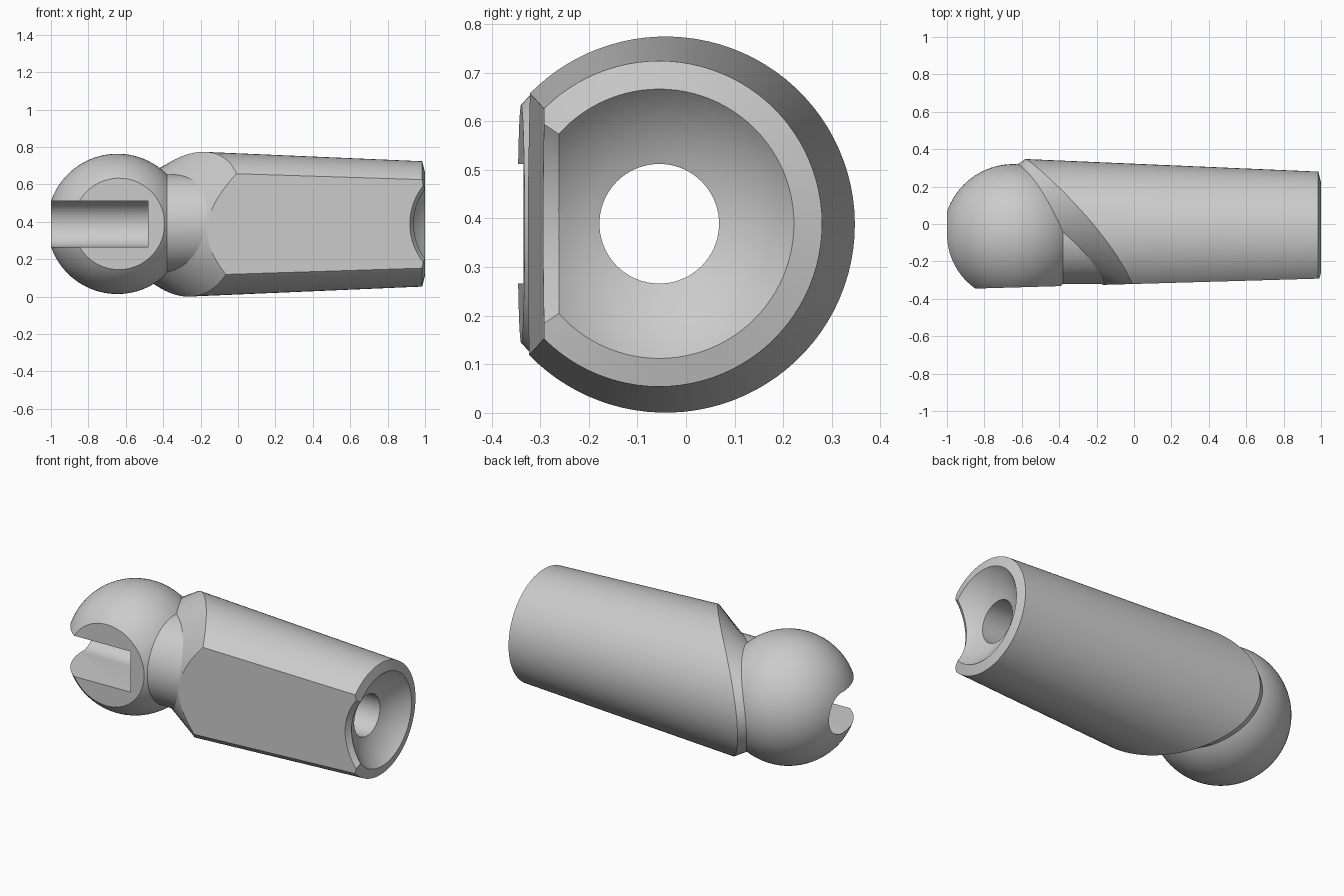
import bpy, bmesh, math
from mathutils import Matrix, Vector

if "Cube" in bpy.data.objects:
    bpy.data.objects.remove(bpy.data.objects["Cube"], do_unlink=True)

# Common axis of ball, body and bore
AY, AZ = -0.055, 0.389
BALL_R, BORE_R = 0.375, 0.123
SEG = 96

grey = bpy.data.materials.new("plain_grey")
grey.use_nodes = True
grey.diffuse_color = (0.6, 0.6, 0.6, 1)
grey.node_tree.nodes["Principled BSDF"].inputs["Base Color"].default_value = (0.6, 0.6, 0.6, 1)


def finish(name, bm):
    bmesh.ops.recalc_face_normals(bm, faces=bm.faces)
    me = bpy.data.meshes.new(name)
    bm.to_mesh(me)
    bm.free()
    me.materials.append(grey)
    ob = bpy.data.objects.new(name, me)
    bpy.context.collection.objects.link(ob)
    return ob


def ball(name, x):
    bm = bmesh.new()
    m = Matrix.Translation((x, AY, AZ)) @ Matrix.Rotation(math.pi / 2, 4, 'Y')
    bmesh.ops.create_uvsphere(bm, u_segments=SEG, v_segments=SEG // 2, radius=BALL_R, matrix=m)
    return finish(name, bm)


def cone(name, loc, axis, r1, r2, depth):
    bm = bmesh.new()
    m = Matrix.Translation(loc) @ Matrix.Rotation(math.pi / 2, 4, axis)
    bmesh.ops.create_cone(bm, cap_ends=True, segments=SEG, radius1=r1, radius2=r2, depth=depth, matrix=m)
    return finish(name, bm)


def box(name, loc, size, turn=0):
    bm = bmesh.new()
    m = Matrix.Translation(loc) @ Matrix.Rotation(turn, 4, 'Z') @ Matrix.Diagonal((*size, 1))
    bmesh.ops.create_cube(bm, size=1, matrix=m)
    return finish(name, bm)


def rim_x(t):
    """Oblique end of the tapered body, by angle around the axis."""
    c, s = math.cos(t), math.sin(t)
    return -0.215 - 0.30 * c - 0.066 * c * c + 0.04 * s


# Tapered body: end chamfer, sleeve, oblique bevel, neck
profile = [
    lambda t: (1.0, 0.275),
    lambda t: (0.985, 0.335),
    lambda t: (rim_x(t), 0.335 + 0.043 * (0.985 - rim_x(t))),
    lambda t: (rim_x(t) - 0.19, 0.265),
    lambda t: (-0.82, 0.265),
]
bm = bmesh.new()
rings = []
for point in profile:
    ring = []
    for i in range(SEG):
        t = 2 * math.pi * i / SEG
        x, r = point(t)
        ring.append(bm.verts.new((x, AY + r * math.cos(t), AZ + r * math.sin(t))))
    rings.append(ring)
for a, b in zip(rings, rings[1:]):
    for i in range(SEG):
        j = (i + 1) % SEG
        bm.faces.new((a[i], a[j], b[j], b[i]))
bm.faces.new(rings[0])
bm.faces.new(rings[-1])
body = finish("ball_and_socket_link", bm)

# Flat front, slightly tilted
tilt = math.atan(0.029)
flat_loc = Vector((-0.84, -0.345, AZ)) + Matrix.Rotation(tilt, 3, 'Z') @ Vector((0, -0.5, 0))

# Ball head first, then all the cuts
steps = [
    (ball("ball_head", -0.645), 'UNION'),
    (box("flat_cutter", flat_loc, (5, 1, 2), tilt), 'DIFFERENCE'),
    (ball("socket_cutter", 1.252), 'DIFFERENCE'),
    (cone("socket_lip_cutter", (1.252, -0.28, AZ), 'X', 0.274, 0.375, 0.16), 'DIFFERENCE'),
    (cone("bore_cutter", (0, AY, AZ), 'Y', BORE_R, BORE_R, 3), 'DIFFERENCE'),
    (box("slot_cutter", (-0.88, AY - 0.4, AZ), (0.8, 0.8, 2 * BORE_R - 0.001)), 'DIFFERENCE'),
]
bpy.context.view_layer.objects.active = body
for tool, op in steps:
    mod = body.modifiers.new(tool.name, 'BOOLEAN')
    mod.operation, mod.object, mod.solver = op, tool, 'EXACT'
    bpy.ops.object.modifier_apply(modifier=mod.name)
    bpy.data.objects.remove(tool, do_unlink=True)

# Smooth curved surfaces, crisp edges
for ob in bpy.context.selected_objects:
    ob.select_set(False)
body.select_set(True)
bpy.ops.object.shade_smooth_by_angle(angle=math.radians(20))
